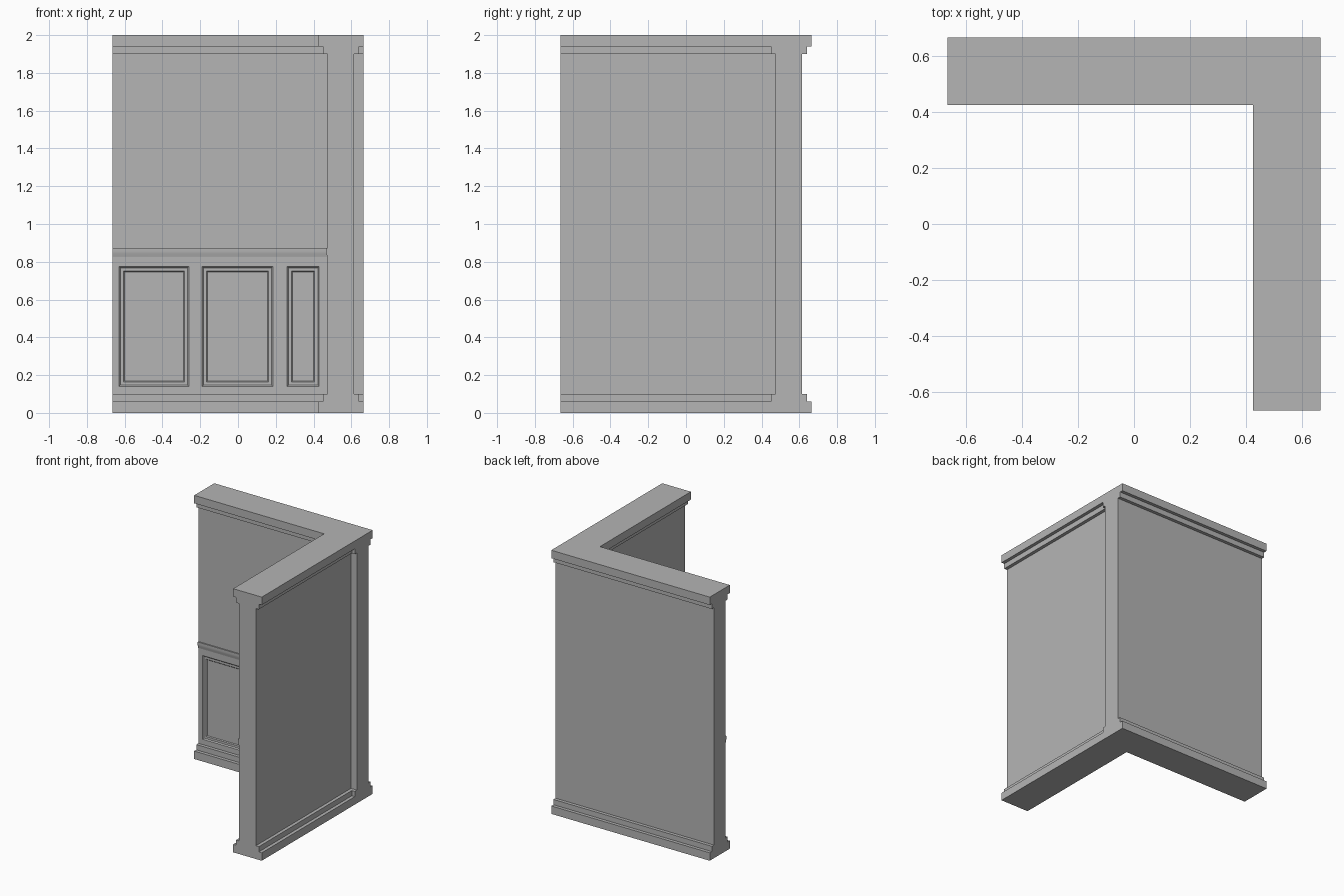
import bpy
import bmesh

cube = bpy.data.objects.get("Cube")
if cube:
    bpy.data.objects.remove(cube)

plaster = bpy.data.materials.new("grey_plaster")
plaster.use_nodes = True
grey = (0.46, 0.46, 0.46, 1)
plaster.diffuse_color = grey
plaster.node_tree.nodes["Principled BSDF"].inputs["Base Color"].default_value = grey

END = 0.665      # outer limit of both walls
MID = 0.545      # centre line of both walls
HALF = 0.07      # half the thickness of the plain wall
INNER = MID - HALF
PANELS = [(-0.63, -0.26), (-0.19, 0.185), (0.26, 0.43)]
PANEL_Z = (0.14, 0.775)

# Half of the wall section, from floor to top, with stepped base and cornice
SIDE = [(0.12, 0), (0.12, 0.06), (0.095, 0.06), (0.095, 0.10), (HALF, 0.10)]
SIDE += [(w, 2 - z) for w, z in reversed(SIDE)]
SECTION = SIDE + [(-w, z) for w, z in reversed(SIDE)]


def finish(name, bm):
    bmesh.ops.recalc_face_normals(bm, faces=bm.faces)
    mesh = bpy.data.meshes.new(name)
    bm.to_mesh(mesh)
    bm.free()
    mesh.materials.append(plaster)
    obj = bpy.data.objects.new(name, mesh)
    bpy.context.collection.objects.link(obj)
    return obj


def skin(bm, rings, caps):
    """Join matching rings of points with quads and close the chosen ends."""
    loops = [[bm.verts.new(p) for p in ring] for ring in rings]
    n = len(loops[0])
    for a, b in zip(loops, loops[1:]):
        for i in range(n):
            j = (i + 1) % n
            bm.faces.new((a[i], a[j], b[j], b[i]))
    for c in caps:
        bm.faces.new(loops[c])


def room_face(bm):
    """Faces of the plain wall on the inside of the corner."""
    return [f for f in bm.faces
            if all(abs(v.co.y - INNER) < 1e-4 for v in f.verts)]


def cut_panels(bm):
    """Split the room side around each panel, then sink stepped frames."""
    cuts = [((u, 0, 0), (1, 0, 0)) for span in PANELS for u in span]
    cuts += [((0, 0, z), (0, 0, 1)) for z in PANEL_Z]
    for point, normal in cuts:
        faces = room_face(bm)
        geom = set(faces)
        for f in faces:
            geom.update(f.edges, f.verts)
        bmesh.ops.bisect_plane(bm, geom=list(geom), plane_co=point, plane_no=normal)
    bm.normal_update()
    fields = []
    for f in room_face(bm):
        c = f.calc_center_median()
        if PANEL_Z[0] < c.z < PANEL_Z[1] and any(a < c.x < b for a, b in PANELS):
            fields.append(f)
    for width, depth in ((0.01, -0.008), (0.024, 0), (0.008, -0.006)):
        bmesh.ops.inset_individual(bm, faces=fields, thickness=width, depth=depth)


def wall(name, swapped):
    bm = bmesh.new()
    start = [(-END, MID + w, z) for w, z in SECTION]
    # The side wall stops against the stepped face of the back wall
    stop = [(MID - abs(w) if swapped else END, MID + w, z) for w, z in SECTION]
    skin(bm, [start, stop], [0] if swapped else [0, 1])
    bmesh.ops.recalc_face_normals(bm, faces=bm.faces)
    cut_panels(bm)
    if swapped:
        for v in bm.verts:
            v.co.x, v.co.y = v.co.y, v.co.x
    finish(name, bm)


wall("back_wall", False)
wall("side_wall", True)

# Chair rail, mitred around the inside corner
RAIL = [(-0.005, 0.825), (0.003, 0.825), (0.005, 0.835), (0.008, 0.845),
        (0.009, 0.855), (0.009, 0.872), (-0.005, 0.872)]
bm = bmesh.new()
skin(bm, [[(-END, INNER - d, z) for d, z in RAIL],
          [(INNER - d, INNER - d, z) for d, z in RAIL],
          [(INNER - d, -END, z) for d, z in RAIL]], [0, 2])
rail = finish("chair_rail", bm)
bpy.ops.object.select_all(action='DESELECT')
rail.select_set(True)
bpy.context.view_layer.objects.active = rail
bpy.ops.object.shade_smooth_by_angle()
